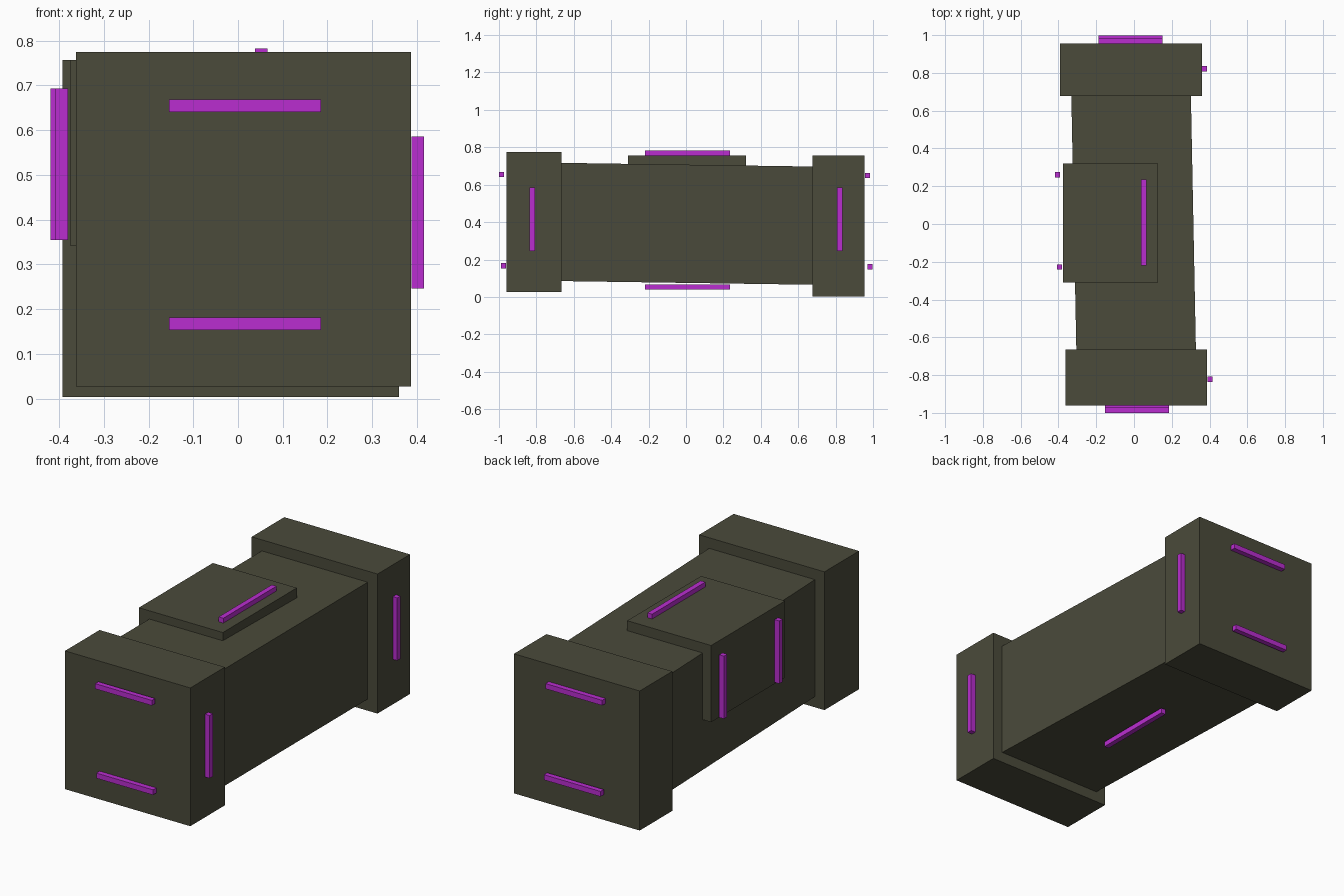
import bpy, bmesh

if "Cube" in bpy.data.objects:
    bpy.data.objects.remove(bpy.data.objects["Cube"])


def material(name, rgb):
    m = bpy.data.materials.new(name)
    m.diffuse_color = (*rgb, 1.0)
    m.use_nodes = True
    m.node_tree.nodes["Principled BSDF"].inputs["Base Color"].default_value = m.diffuse_color
    return m


OLIVE = material("dark_olive", (0.069, 0.069, 0.043))
MAGENTA = material("glow_magenta", (0.49, 0.027, 0.63))


def box(name, x, y, z, mat, shift=(0, 0)):
    """Box from (min, max) ranges; shift slides the +y end in x and z."""
    bm = bmesh.new()
    bmesh.ops.create_cube(bm, size=1)
    for v in bm.verts:
        far = v.co.y > 0
        v.co = (x[v.co.x > 0] + far * shift[0],
                y[far],
                z[v.co.z > 0] + far * shift[1])
    me = bpy.data.meshes.new(name)
    bm.to_mesh(me)
    bm.free()
    me.materials.append(mat)
    ob = bpy.data.objects.new(name, me)
    bpy.context.collection.objects.link(ob)
    return ob


# Main body, slightly skewed towards the back, with two end blocks
box("body", (-0.305, 0.328), (-0.68, 0.69), (0.085, 0.717), OLIVE, (-0.027, -0.02))
box("front_block", (-0.362, 0.387), (-0.96, -0.665), (0.027, 0.774), OLIVE)
box("back_block", (-0.392, 0.36), (0.677, 0.955), (0.003, 0.757), OLIVE)

# Side block wrapping the upper left edge of the body
box("saddle_block", (-0.375, 0.127), (-0.311, 0.321), (0.342, 0.756), OLIVE)

# Horizontal light strips on the end faces: x start, y start, z start
T = 0.028
ends = {"front_upper": (-0.154, -1.0, 0.64), "front_lower": (-0.154, -0.99, 0.153),
        "back_upper": (-0.188, 0.956, 0.635), "back_lower": (-0.188, 0.97, 0.148)}
for n, (x, y, z) in ends.items():
    box(n + "_strip", (x, x + 0.339), (y, y + T), (z, z + T), MAGENTA)

# Vertical light strips on the sides
sides = {"right_front": (0.388, -0.836, 0.246), "right_back": (0.358, 0.808, 0.246),
         "left_front": (-0.408, -0.242, 0.354), "left_back": (-0.419, 0.247, 0.354)}
for n, (x, y, z) in sides.items():
    box(n + "_strip", (x, x + T), (y, y + T), (z, z + 0.339), MAGENTA)

# Lengthwise light strips above and below
for n, x, z in (("top", 0.038, 0.754), ("bottom", -0.014, 0.039)):
    box(n + "_strip", (x, x + T), (-0.22, 0.235), (z, z + T), MAGENTA)
